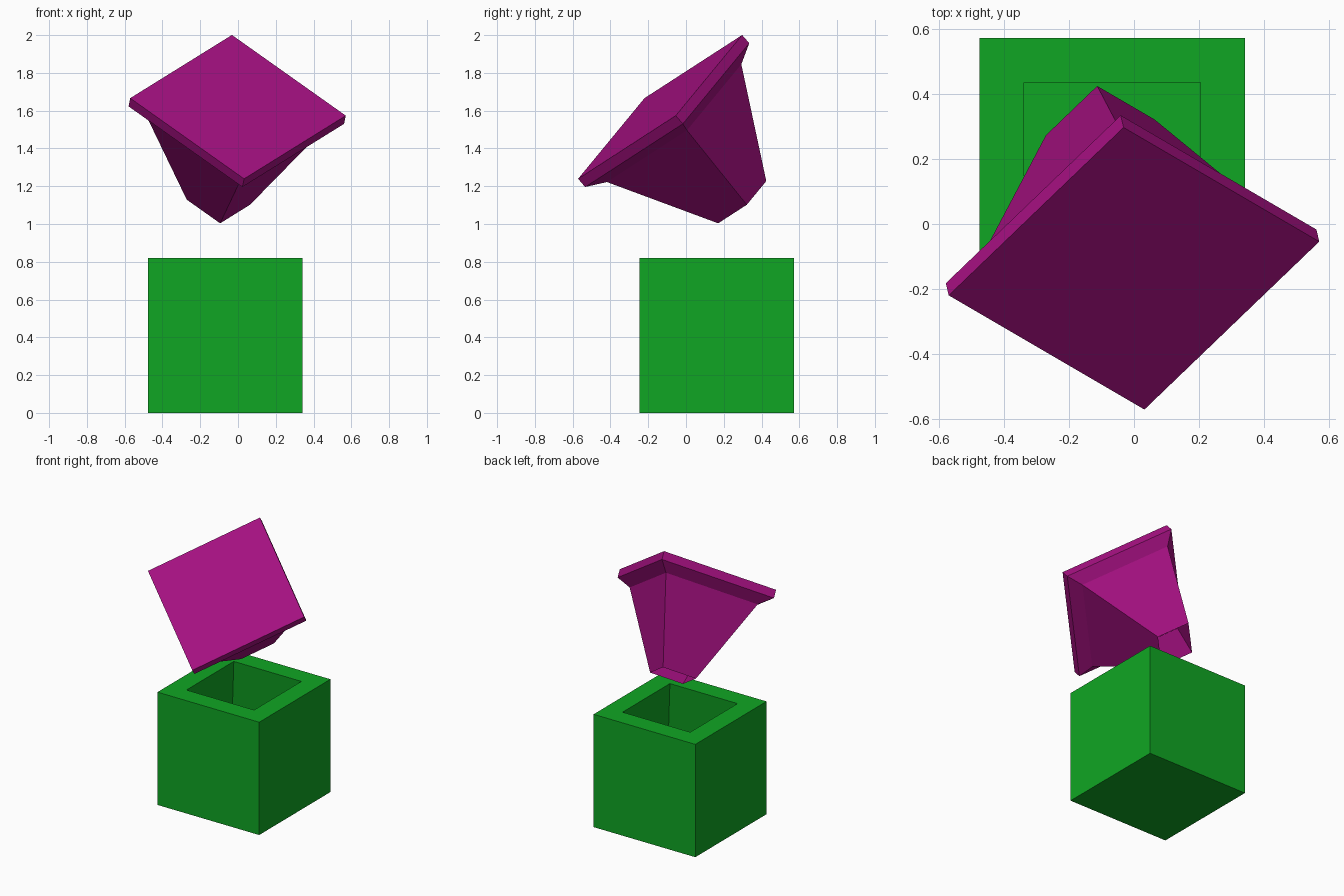
import bpy
import bmesh
from mathutils import Matrix, Vector

if "Cube" in bpy.data.objects:
    bpy.data.objects.remove(bpy.data.objects["Cube"])


def square_loft(name, rings, matrix, color, open_start=False):
    """Skin through concentric squares given as (half side, height), capped at the ends."""
    bm = bmesh.new()
    loops = [[bm.verts.new((sx * h, sy * h, z))
              for sx, sy in ((-1, -1), (1, -1), (1, 1), (-1, 1))]
             for h, z in rings]
    for a, b in zip(loops, loops[1:]):
        for i in range(4):
            j = (i + 1) % 4
            bm.faces.new((a[i], a[j], b[j], b[i]))
    if not open_start:
        bm.faces.new(loops[0][::-1])
    bm.faces.new(loops[-1])
    mesh = bpy.data.meshes.new(name)
    bm.to_mesh(mesh)
    bm.free()
    mat = bpy.data.materials.new(name + "_color")
    mat.diffuse_color = color
    mat.use_nodes = True
    mat.node_tree.nodes["Principled BSDF"].inputs["Base Color"].default_value = mat.diffuse_color
    mesh.materials.append(mat)
    obj = bpy.data.objects.new(name, mesh)
    obj.matrix_world = matrix
    bpy.context.collection.objects.link(obj)
    return obj


# Hollow box: outer wall, rim, then cavity widening slightly towards its floor
square_loft("box",
            [(0.409, 0), (0.409, 0.82), (0.272, 0.82), (0.35, 0.055)],
            Matrix.Translation((-0.067, 0.164, 0)),
            (0.005, 0.381, 0.017, 1))

# Tilted stopper: flat cap, bevelled underside and hollow tapering plug, open at its tip
x_axis = Vector((0.60, -0.35, -0.425)).normalized()
normal = Vector((0.153, -0.643, 0.748))
normal = (normal - x_axis * normal.dot(x_axis)).normalized()
y_axis = normal.cross(x_axis)
tilt = Matrix((x_axis, y_axis, normal)).transposed().to_4x4()
square_loft("stopper",
            [(0.12, -0.674), (0.335, -0.115), (0.409, -0.058), (0.409, 0)],
            Matrix.Translation((0, -0.137, 1.62)) @ tilt,
            (0.371, 0.0052, 0.216, 1), open_start=True)
